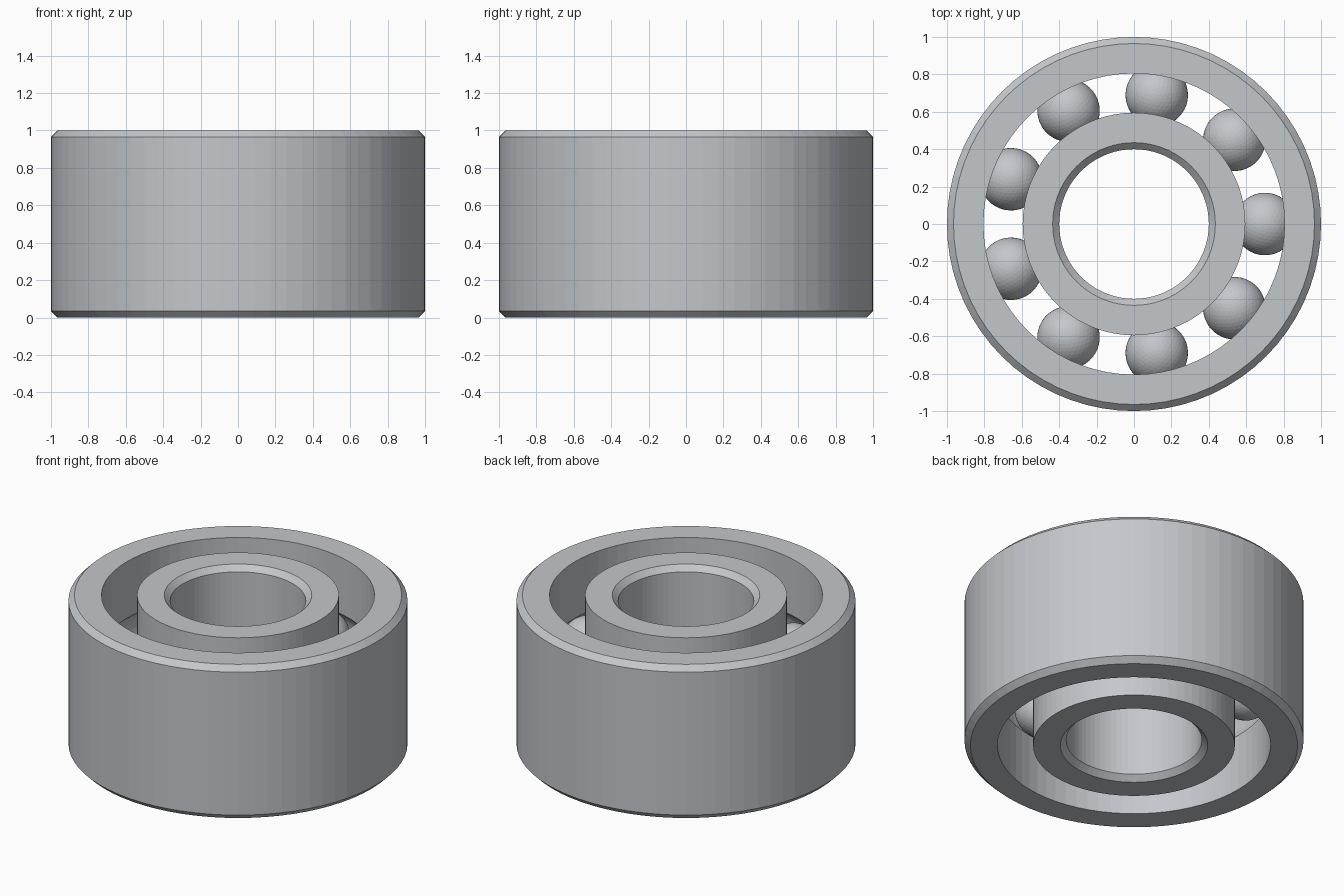
import bpy
import bmesh
from math import cos, sin, pi, radians, sqrt

cube = bpy.data.objects.get("Cube")
if cube:
    bpy.data.objects.remove(cube)

HEIGHT = 1.0
CHAMFER = 0.035
PITCH = 0.70        # radius of the circle through the ball centres
BALL = 0.167
GROOVE = 0.168
BALL_COUNT = 9
SEGMENTS = 72

steel = bpy.data.materials.new("brushed steel grey")
steel.use_nodes = True
COLOUR = (0.55, 0.57, 0.60, 1)
steel.diffuse_color = COLOUR
steel.node_tree.nodes["Principled BSDF"].inputs["Base Color"].default_value = COLOUR


def finish(name, bm):
    mesh = bpy.data.meshes.new(name)
    bm.to_mesh(mesh)
    bm.free()
    mesh.materials.append(steel)
    obj = bpy.data.objects.new(name, mesh)
    bpy.context.collection.objects.link(obj)
    return obj


def ring(name, plain_r, race_r):
    """Spin a ring: chamfered wall at plain_r, ball groove in the wall at race_r."""
    inward = 1 if race_r > plain_r else -1
    face_r = plain_r + inward * CHAMFER
    half = sqrt(GROOVE ** 2 - (race_r - PITCH) ** 2)
    side = 1 if race_r > PITCH else -1
    profile = [(plain_r, CHAMFER), (plain_r, HEIGHT - CHAMFER),
               (face_r, HEIGHT), (race_r, HEIGHT)]
    # groove arc from top to bottom
    steps = 12
    for i in range(steps + 1):
        dz = half * cos(pi * i / steps)
        profile.append((PITCH + side * sqrt(GROOVE ** 2 - dz ** 2), HEIGHT / 2 + dz))
    profile += [(race_r, 0), (face_r, 0)]

    bm = bmesh.new()
    loops = []
    for s in range(SEGMENTS):
        a = 2 * pi * s / SEGMENTS
        loops.append([bm.verts.new((r * cos(a), r * sin(a), z)) for r, z in profile])
    n = len(profile)
    for s in range(SEGMENTS):
        here, there = loops[s], loops[(s + 1) % SEGMENTS]
        for k in range(n):
            m = (k + 1) % n
            bm.faces.new((here[k], there[k], there[m], here[m]))
    bmesh.ops.recalc_face_normals(bm, faces=bm.faces)
    return finish(name, bm)


# Races
ring("outer_race", 1.0, 0.805)
ring("inner_race", 0.40, 0.595)

# Balls
for i in range(BALL_COUNT):
    angle = radians(360 / BALL_COUNT * i)
    bm = bmesh.new()
    bmesh.ops.create_icosphere(bm, subdivisions=4, radius=BALL)
    ball = finish(f"ball_{i + 1}", bm)
    ball.location = (PITCH * cos(angle), PITCH * sin(angle), HEIGHT / 2)
    ball.rotation_euler.z = angle
